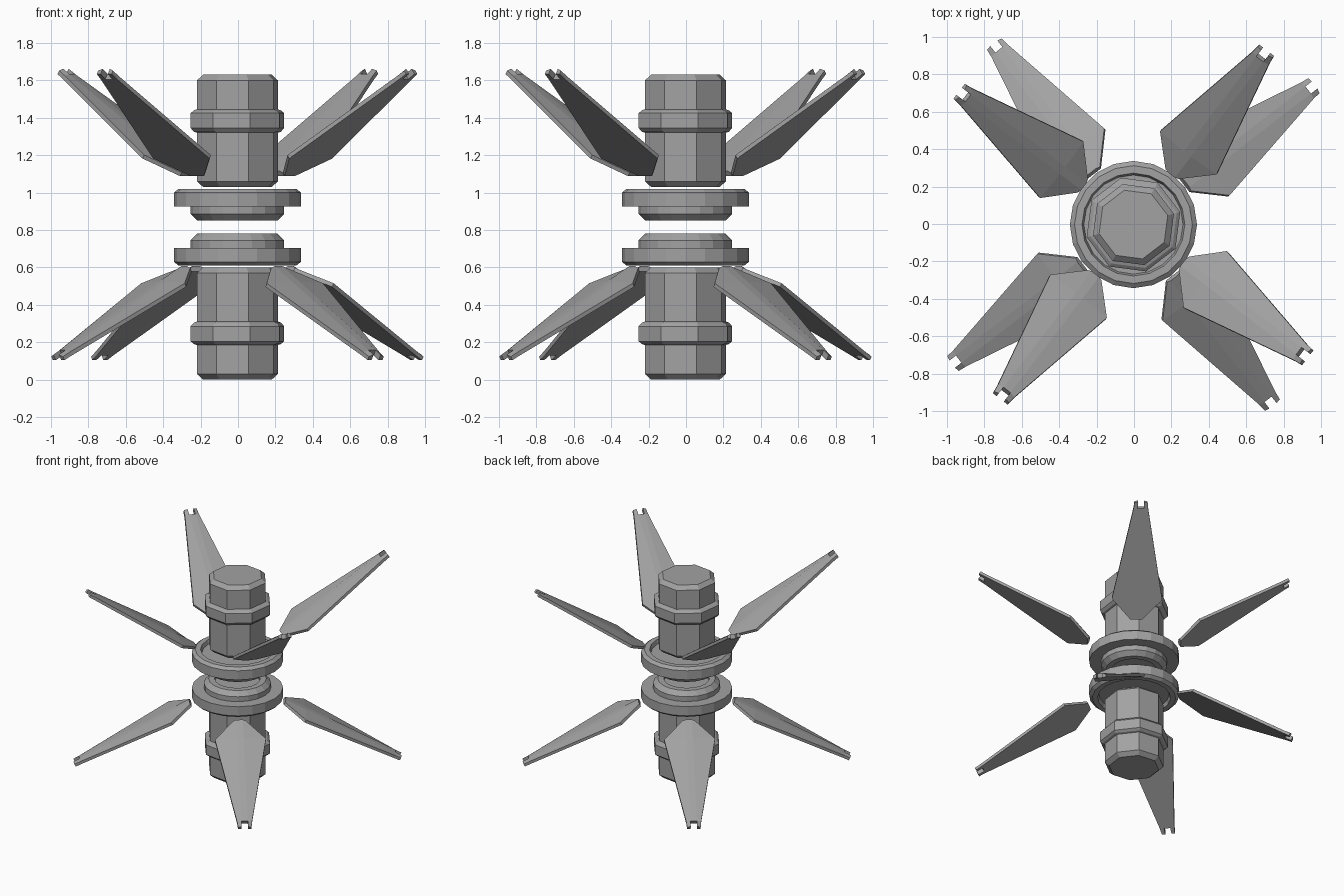
import bpy, bmesh, math
from mathutils import Matrix, Vector

if "Cube" in bpy.data.objects:
    bpy.data.objects.remove(bpy.data.objects["Cube"])

grey = bpy.data.materials.new("mid_grey")
grey.diffuse_color = (0.36, 0.36, 0.36, 1)
grey.use_nodes = True
grey.node_tree.nodes["Principled BSDF"].inputs["Base Color"].default_value = grey.diffuse_color
CX = -0.003      # axis offset
TOTAL = 1.63     # full height, used to mirror the lower half


def finish(bm, name):
    bmesh.ops.recalc_face_normals(bm, faces=bm.faces)
    me = bpy.data.meshes.new(name)
    bm.to_mesh(me)
    bm.free()
    me.materials.append(grey)
    ob = bpy.data.objects.new(name, me)
    bpy.context.collection.objects.link(ob)
    return ob


def lathe(name, profile, sides, phase, flip):
    """Closed solid of revolution from (radius, z) pairs, capped at both ends."""
    bm = bmesh.new()
    rings = []
    for r, z in profile:
        z = TOTAL - z if flip else z
        ring = []
        for i in range(sides):
            a = math.radians(phase) + 2 * math.pi * i / sides
            ring.append(bm.verts.new((CX + r * math.cos(a), CX + r * math.sin(a), z)))
        rings.append(ring)
    for a, b in zip(rings, rings[1:]):
        for i in range(sides):
            j = (i + 1) % sides
            bm.faces.new((a[i], a[j], b[j], b[i]))
    bm.faces.new(rings[0])
    bm.faces.new(rings[-1])
    return finish(bm, name)


def blade(name, root, tip, azimuth):
    """Forked, ridged blade running outward from root to tip (radius, z)."""
    stations = [(0, 0.045), (0.17, 0.19), (0.935, 0.055), (0.985, 0.05)]
    crest = 0.024
    bm = bmesh.new()
    rows = []
    for t, w in stations:
        rows.append([bm.verts.new((t, v, z)) for v, z in
                     ((-w, 0.008), (-crest, 0.02), (crest, 0.02), (w, 0.008))])
    for k in range(3):
        for c in range(3):
            if k == 2 and c == 1:
                continue                      # notch between the prongs
            bm.faces.new((rows[k][c], rows[k + 1][c], rows[k + 1][c + 1], rows[k][c + 1]))
    new = bmesh.ops.extrude_face_region(bm, geom=bm.faces[:])["geom"]
    for v in new:
        if isinstance(v, bmesh.types.BMVert):
            v.co.z = -0.014
    # tilt along the root-tip line, then turn about the axis
    slope = math.atan2(tip[1] - root[1], tip[0] - root[0])
    m = (Matrix.Translation(Vector((CX, CX, 0)))
         @ Matrix.Rotation(math.radians(azimuth), 4, 'Z')
         @ Matrix.Translation(Vector((root[0], 0, root[1])))
         @ Matrix.Rotation(-slope, 4, 'Y'))
    bmesh.ops.transform(bm, matrix=m, verts=bm.verts[:])
    return finish(bm, name)


# octagonal barrel with chamfered ends and a collar
barrel = [(0.19, 1.03), (0.224, 1.06), (0.224, 1.32), (0.24, 1.325), (0.259, 1.345),
          (0.259, 1.425), (0.24, 1.44), (0.224, 1.445), (0.224, 1.60), (0.19, 1.63)]
# round stepped flange with shallow recesses on both ends
flange = [(0.17, 0.88), (0.17, 0.85), (0.215, 0.85), (0.25, 0.885), (0.25, 0.925),
          (0.34, 0.925), (0.34, 1.0), (0.315, 1.02), (0.275, 1.02), (0.265, 0.99)]

for side, flip in (("upper", False), ("lower", True)):
    lathe(side + "_barrel", barrel, 8, 15, flip)
    lathe(side + "_flange", flange, 20, 0, flip)

# four blades above, four below, swung to opposite sides of the diagonals
for i in range(4):
    blade("upper_blade_%d" % (i + 1), (0.345, 1.10), (1.165, 1.645), 52.6 + 90 * i)
    blade("lower_blade_%d" % (i + 1), (0.35, 0.59), (1.21, 0.118), 37.6 + 90 * i)
